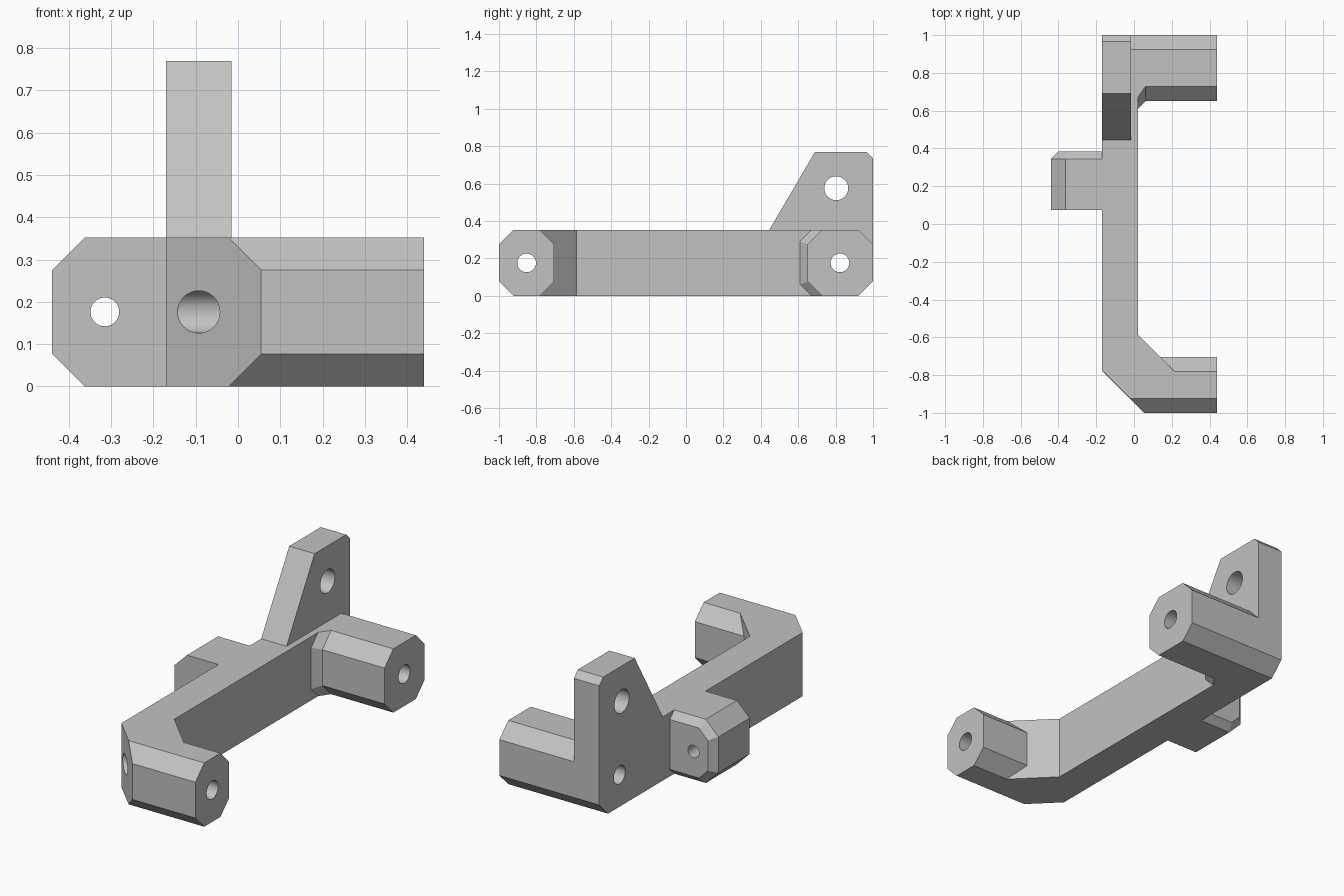
import bpy, bmesh, math

cube = bpy.data.objects.get("Cube")
if cube:
    bpy.data.objects.remove(cube, do_unlink=True)

H = 0.352      # height of the bar and arms
C = 0.077      # main chamfer
LEFT, RIGHT, END = -0.17, 0.02, 0.44

grey = bpy.data.materials.new("plain grey")
grey.use_nodes = True
colour = (0.54, 0.54, 0.54, 1)
grey.diffuse_color = colour
grey.node_tree.nodes["Principled BSDF"].inputs["Base Color"].default_value = colour


def loft(name, axis, *rings):
    """Solid through (offset, profile) rings stacked along an axis."""
    place = {"X": lambda o, u, v: (o, u, v),
             "Y": lambda o, u, v: (u, o, v),
             "Z": lambda o, u, v: (u, v, o)}[axis]
    bm = bmesh.new()
    loops = [[bm.verts.new(place(o, u, v)) for u, v in pts] for o, pts in rings]
    n = len(loops[0])
    bm.faces.new(loops[0])
    bm.faces.new(loops[-1])
    for a, b in zip(loops, loops[1:]):
        for i in range(n):
            j = (i + 1) % n
            bm.faces.new((a[i], a[j], b[j], b[i]))
    bmesh.ops.recalc_face_normals(bm, faces=bm.faces)
    mesh = bpy.data.meshes.new(name)
    bm.to_mesh(mesh)
    bm.free()
    mesh.materials.append(grey)
    obj = bpy.data.objects.new(name, mesh)
    bpy.context.collection.objects.link(obj)
    return obj


def octagon(u0, u1, c0=C, c1=C):
    return [(u0, c0), (u0 + c0, 0), (u1 - c1, 0), (u1, c1),
            (u1, H - c1), (u1 - c1, H), (u0 + c0, H), (u0, H - c0)]


def hole(name, axis, u, v, r, start, stop, n=48):
    ring = [(u + r * math.cos(math.tau * i / n), v + r * math.sin(math.tau * i / n))
            for i in range(n)]
    return loft(name, axis, (start, ring), (stop, ring))


# Long bar with the full-height inner corner web
bar = [(LEFT, 0.92), (LEFT, -0.92), (0.075, -0.92),
       (0.215, -0.78), (RIGHT, -0.585), (RIGHT, 0.92)]
bracket = loft("bracket", "Z", (0, bar), (H, bar))

# Octagonal arms, and the flare where the back arm meets the bar
front = octagon(-1, -0.705)
back = octagon(0.65, 1)
flare = octagon(0.61, 1, 0.061)
parts = [
    loft("front_arm", "X", (LEFT, front), (END, front)),
    loft("back_arm", "X", (LEFT, back), (END, back)),
    loft("arm_flare", "X", (-0.05, flare), (RIGHT, flare), (0.06, back)),
]

# Upright plate
plate = [(0.445, H), (0.69, 0.77), (0.965, 0.77), (1, 0.735),
         (1, C), (1 - C, 0), (0.65, 0)]
parts.append(loft("upright_plate", "X", (LEFT, plate), (-0.015, plate)))

# Side lug, bevelled around its back face
def lug_profile(inset):
    c = C - 0.6 * inset
    x, lo, hi = -END + inset, inset, H - inset
    return [(-0.1, lo), (-0.1, hi), (x + c, hi), (x, hi - c), (x, lo + c), (x + c, lo)]


parts.append(loft("side_lug", "Y", (0.073, lug_profile(0)),
                  (0.345, lug_profile(0)), (0.384, lug_profile(0.038))))

# Outer corner cut and drilled holes
corner = [(-0.3, -0.645), (0.2, -1.145), (-0.3, -1.145)]
cutters = [
    loft("corner_cut", "Z", (-0.1, corner), (0.5, corner)),
    hole("front_arm_hole", "X", -0.852, H / 2, 0.05, -0.6, 0.6),
    hole("back_arm_hole", "X", 0.823, H / 2, 0.05, -0.6, 0.6),
    hole("plate_hole", "X", 0.803, 0.575, 0.064, -0.6, 0.6),
    hole("lug_hole", "Y", -0.315, H / 2, 0.034, -0.1, 0.6),
]

# Join the parts, then cut
bpy.context.view_layer.objects.active = bracket
for operation, tools in (("UNION", parts), ("DIFFERENCE", cutters)):
    for tool in tools:
        mod = bracket.modifiers.new(tool.name, "BOOLEAN")
        mod.operation = operation
        mod.solver = "EXACT"
        mod.object = tool
        bpy.ops.object.modifier_apply(modifier=mod.name)
        bpy.data.objects.remove(tool, do_unlink=True)

bpy.ops.object.select_all(action="DESELECT")
bracket.select_set(True)
bpy.ops.object.shade_smooth_by_angle(angle=math.radians(25))
